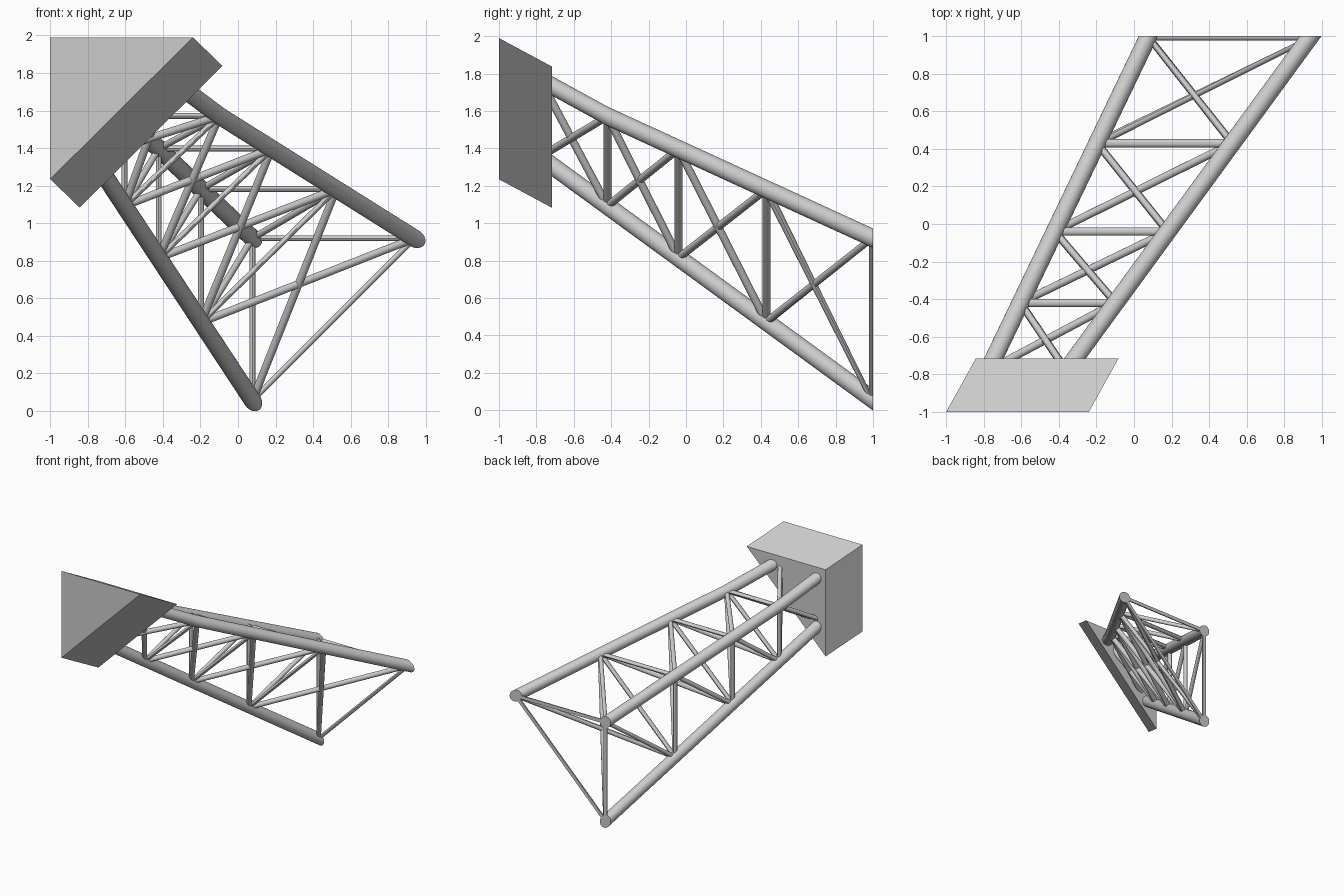
import bpy
import bmesh
from math import cos, sin, tau
from mathutils import Vector

cube = bpy.data.objects.get("Cube")
if cube:
    bpy.data.objects.remove(cube, do_unlink=True)

grey = bpy.data.materials.new("light grey")
grey.use_nodes = True
grey.diffuse_color = (0.6, 0.6, 0.6, 1)
grey.node_tree.nodes["Principled BSDF"].inputs["Base Color"].default_value = (0.6, 0.6, 0.6, 1)


def loft(name, rings, smooth=True):
    """Skin a list of vertex rings and close both ends."""
    bm = bmesh.new()
    loops = [[bm.verts.new(p) for p in ring] for ring in rings]
    n = len(loops[0])
    for a, b in zip(loops, loops[1:]):
        for i in range(n):
            j = (i + 1) % n
            bm.faces.new((a[i], a[j], b[j], b[i]))
    bm.faces.new(loops[0][::-1])
    bm.faces.new(loops[-1])
    bmesh.ops.recalc_face_normals(bm, faces=bm.faces[:])
    mesh = bpy.data.meshes.new(name)
    bm.to_mesh(mesh)
    bm.free()
    mesh.materials.append(grey)
    obj = bpy.data.objects.new(name, mesh)
    bpy.context.collection.objects.link(obj)
    if smooth:
        bpy.ops.object.select_all(action='DESELECT')
        obj.select_set(True)
        bpy.context.view_layer.objects.active = obj
        bpy.ops.object.shade_smooth_by_angle()
    return obj


def circle(axis, radius, n):
    """Offsets of a circle square to the axis."""
    u = axis.orthogonal().normalized()
    v = axis.cross(u)
    return [radius * (u * cos(tau * i / n) + v * sin(tau * i / n)) for i in range(n)]


def chord(name, nodes, radius=0.047):
    """Long tube whose ends are cut square to y."""
    axis = (nodes[-1] - nodes[0]).normalized()
    offsets = [o - axis * (o.y / axis.y) for o in circle(axis, radius, 32)]
    loft(name, [[p + o for o in offsets] for p in nodes])


def strut(name, a, b, radius=0.021, depth=1.0):
    """Thin bar between two nodes, trimmed flush with the open end."""
    rings = []
    for p in (a, b):
        ring = [p + Vector((o.x, o.y * depth, o.z)) for o in circle((b - a).normalized(), radius, 16)]
        for q in ring:
            q.y = min(q.y, 1.0)
        rings.append(ring)
    loft(name, rings)


# Node positions along the three chords
stations = (1.0, 0.43, -0.04, -0.42, -0.78)
lower, inner, outer = [], [], []
for y in stations:
    t = 1 - y
    top = 0.92 + 0.459 * t + 0.09 * max(0, -0.42 - y)
    x = 0.077 - 0.48 * t
    lower.append(Vector((x, y, 0.057 + 0.729 * t)))
    inner.append(Vector((x, y, top)))
    outer.append(Vector((0.94 - 0.731 * t, y, top)))

chord("lower_chord", lower)
chord("upper_right_chord", inner)
chord("upper_left_chord", outer)

# Cross bars at each node
for i in range(4):
    strut(f"top_bar_{i}", inner[i], outer[i], 0.0155, 1.4)
    strut(f"upright_bar_{i}", lower[i], inner[i], 0.0155, 1.4)
    strut(f"slanted_bar_{i}", lower[i], outer[i], 0.0155, 1.4)

# Diagonals in each bay
for i in range(4):
    strut(f"slanted_diagonal_{i}", lower[i], outer[i + 1])
    strut(f"slanted_counter_diagonal_{i}", outer[i], lower[i + 1])
    strut(f"top_diagonal_{i}", inner[i], outer[i + 1], 0.018)
    strut(f"upright_diagonal_{i}", inner[i], lower[i + 1], 0.018)

# Slanted triangular end block
front = [Vector(p) for p in ((-1, -1, 1.99), (-0.24, -1, 1.99), (-1, -1, 1.235))]
shift = Vector((0.157, 0.283, -0.152))
loft("end_block", [front, [p + shift for p in front]], smooth=False)
